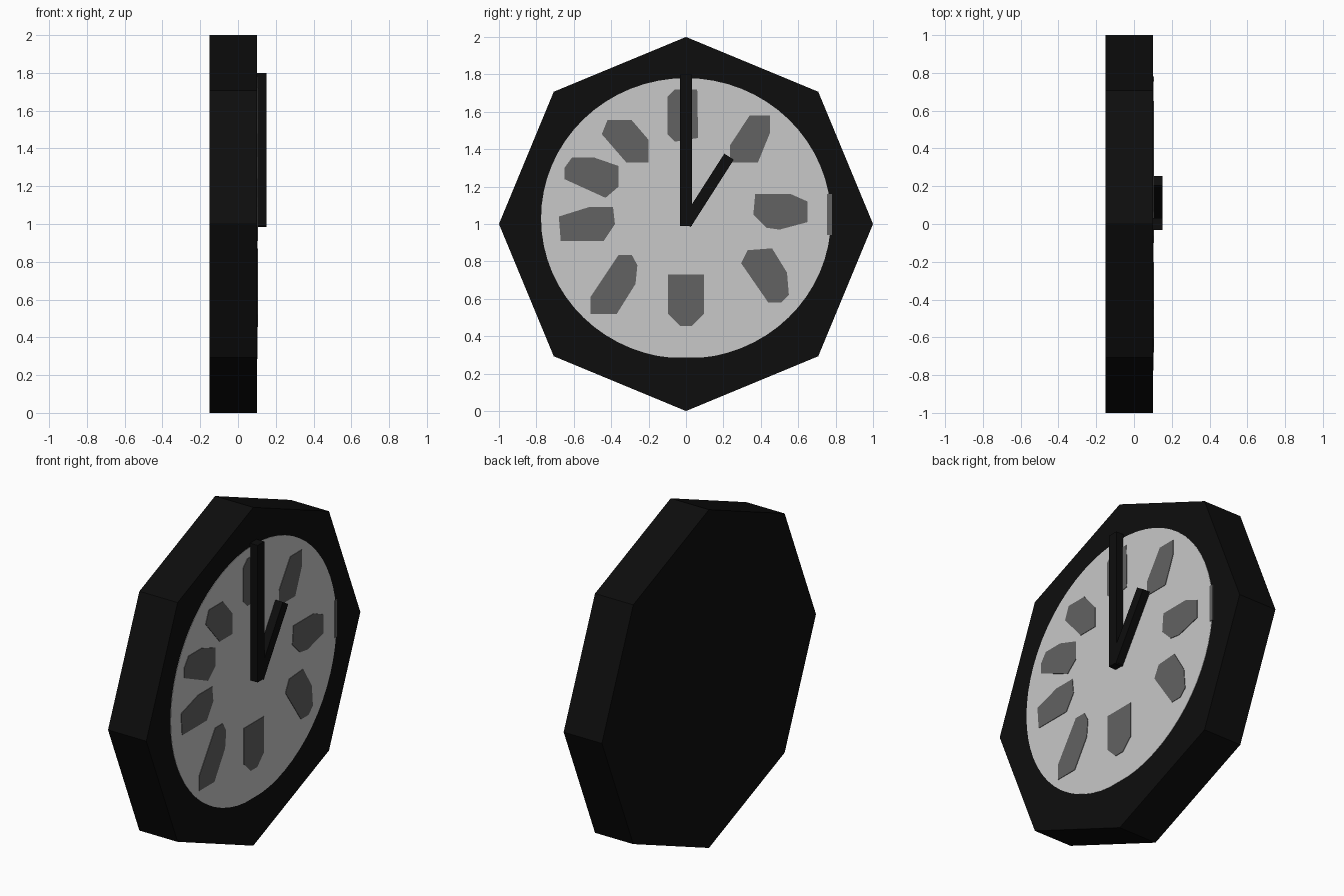
import bpy, bmesh, math

if "Cube" in bpy.data.objects:
    bpy.data.objects.remove(bpy.data.objects["Cube"])


def material(name, v):
    m = bpy.data.materials.new(name)
    m.diffuse_color = (v, v, v, 1)
    m.use_nodes = True
    m.node_tree.nodes["Principled BSDF"].inputs["Base Color"].default_value = m.diffuse_color
    return m


BLACK = material("black", 0.004)
LIGHT = material("light grey", 0.58)
GREY = material("dark grey", 0.122)


def prism(name, outline, x0, x1, mat):
    """Extrude a (y, z) outline along x from x0 to x1."""
    bm = bmesh.new()
    back = bm.faces.new([bm.verts.new((x0, y, z)) for y, z in outline])
    out = bmesh.ops.extrude_face_region(bm, geom=[back], use_keep_orig=True)
    for v in out["geom"]:
        if isinstance(v, bmesh.types.BMVert):
            v.co.x = x1
    bmesh.ops.recalc_face_normals(bm, faces=bm.faces)
    me = bpy.data.meshes.new(name)
    bm.to_mesh(me)
    bm.free()
    me.materials.append(mat)
    ob = bpy.data.objects.new(name, me)
    bpy.context.collection.objects.link(ob)
    return ob


def hand(name, base, tip, width):
    dy, dz = tip[0] - base[0], tip[1] - base[1]
    k = width / 2 / math.hypot(dy, dz)
    ny, nz = -dz * k, dy * k
    prism(name, [(base[0] + ny, base[1] + nz), (base[0] - ny, base[1] - nz),
                 (tip[0] - ny, tip[1] - nz), (tip[0] + ny, tip[1] + nz)],
          0.10, 0.15, BLACK)


# Octagonal clock body
prism("clock_body", [(math.cos(i * math.pi / 4), 1 + math.sin(i * math.pi / 4))
                     for i in range(8)], -0.15, 0.10, BLACK)

# Painted dial: slightly oval disc with a flattened bottom
dial = []
for i in range(64):
    a = 2 * math.pi * i / 64
    dial.append((0.775 * math.cos(a), max(0.285 + 0.0005 * math.cos(a),
                                          1.03 + 0.75 * math.sin(a))))
prism("dial", dial, 0.098, 0.102, LIGHT)

# Painted hour marks, irregular blobs (y, z)
marks = {
    "mark_top": [(-.10, 1.68), (-.06, 1.72), (.06, 1.72), (.065, 1.46), (-.06, 1.44), (-.10, 1.48)],
    "mark_upper_right": [(.34, 1.58), (.45, 1.58), (.45, 1.49), (.385, 1.33), (.235, 1.33), (.235, 1.42)],
    "mark_right": [(.37, 1.16), (.56, 1.16), (.65, 1.12), (.65, 1.01), (.50, .97), (.43, .98), (.36, 1.05)],
    "mark_lower_right": [(.33, .86), (.46, .87), (.54, .74), (.55, .62), (.51, .58), (.44, .58), (.295, .79)],
    "mark_bottom": [(-.095, .73), (.095, .73), (.095, .52), (.03, .455), (-.03, .455), (-.095, .52)],
    "mark_lower_left": [(-.36, .835), (-.29, .835), (-.26, .78), (-.27, .68), (-.37, .52), (-.51, .52), (-.51, .61)],
    "mark_left": [(-.68, 1.04), (-.52, 1.09), (-.39, 1.09), (-.38, 1.0), (-.44, .91), (-.67, .91)],
    "mark_left_upper": [(-.61, 1.355), (-.49, 1.355), (-.36, 1.31), (-.36, 1.2), (-.43, 1.14), (-.65, 1.24), (-.65, 1.3)],
    "mark_upper_left": [(-.42, 1.555), (-.29, 1.555), (-.20, 1.45), (-.20, 1.33), (-.32, 1.33), (-.45, 1.48)],
    "mark_edge": [(.755, 1.16), (.78, 1.16), (.78, .94), (.755, .94)],
}
for name, pts in marks.items():
    prism(name, pts, 0.099, 0.105, GREY)

# Clock hands
hand("minute_hand", (0, 0.99), (0, 1.80), 0.062)
hand("hour_hand", (0, 1.0), (0.23, 1.36), 0.06)
